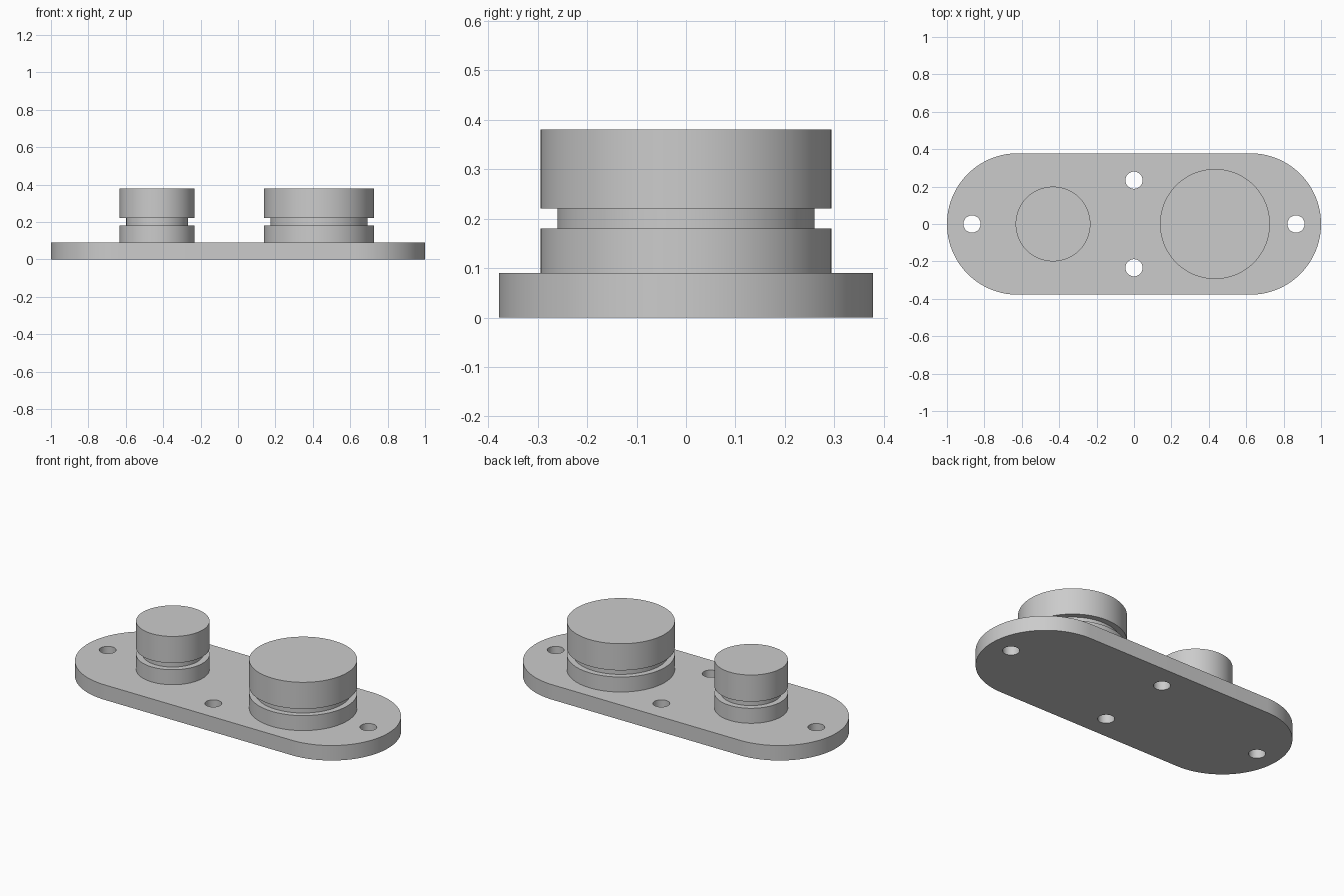
import bpy
import bmesh
from math import pi, sin, cos, radians

default = bpy.data.objects.get("Cube")
if default:
    bpy.data.objects.remove(default, do_unlink=True)

grey = bpy.data.materials.new("light_grey")
grey.use_nodes = True
colour = (0.6, 0.6, 0.6, 1)
grey.diffuse_color = colour
grey.node_tree.nodes["Principled BSDF"].inputs["Base Color"].default_value = colour

PLATE_TOP = 0.09
END_RADIUS = 0.378
END_X = 1 - END_RADIUS


def arc(cx, cy, r, start, sweep, steps):
    return [(cx + r * cos(start + sweep * i / steps),
             cy + r * sin(start + sweep * i / steps)) for i in range(steps + 1)]


def circle(cx, cy, r, steps=96):
    return arc(cx, cy, r, 0, 2 * pi, steps)[:-1]


def add_prism(bm, outline, z0, z1):
    """Closed solid raised from a flat outline."""
    low = [bm.verts.new((x, y, z0)) for x, y in outline]
    high = [bm.verts.new((x, y, z1)) for x, y in outline]
    bm.faces.new(reversed(low))
    bm.faces.new(high)
    for i in range(len(low)):
        j = (i + 1) % len(low)
        bm.faces.new((low[i], low[j], high[j], high[i]))


def make_object(name, bm):
    mesh = bpy.data.meshes.new(name)
    bm.to_mesh(mesh)
    bm.free()
    mesh.materials.append(grey)
    obj = bpy.data.objects.new(name, mesh)
    bpy.context.collection.objects.link(obj)
    return obj


def select_only(obj):
    bpy.ops.object.select_all(action='DESELECT')
    obj.select_set(True)
    bpy.context.view_layer.objects.active = obj


def smooth(obj):
    select_only(obj)
    bpy.ops.object.shade_smooth_by_angle(angle=radians(30))


# Base plate with rounded ends
bm = bmesh.new()
add_prism(bm, arc(END_X, 0, END_RADIUS, -pi / 2, pi, 64)
          + arc(-END_X, 0, END_RADIUS, pi / 2, pi, 64), 0, PLATE_TOP)
plate = make_object("base_plate", bm)

# Four through holes
bm = bmesh.new()
for x, y in ((-0.866, 0), (0.866, 0), (0, -0.234), (0, 0.234)):
    add_prism(bm, circle(x, y, 0.046, 48), -0.1, 0.2)
cutter = make_object("hole_cutter", bm)
cutter.hide_render = True
holes = plate.modifiers.new("holes", 'BOOLEAN')
holes.operation = 'DIFFERENCE'
holes.solver = 'EXACT'
holes.object = cutter
select_only(plate)
bpy.ops.object.modifier_apply(modifier=holes.name)
bpy.data.objects.remove(cutter, do_unlink=True)
smooth(plate)


# Grooved posts, each a turned profile
def grooved_post(name, x, r, groove_r):
    profile = [(r, PLATE_TOP), (r, 0.18), (groove_r, 0.18),
               (groove_r, 0.22), (r, 0.22), (r, 0.38)]
    bm = bmesh.new()
    rings = [[bm.verts.new((px, py, z)) for px, py in circle(x, 0, pr)]
             for pr, z in profile]
    for low, high in zip(rings, rings[1:]):
        for i in range(len(low)):
            j = (i + 1) % len(low)
            bm.faces.new((low[i], low[j], high[j], high[i]))
    bm.faces.new(reversed(rings[0]))
    bm.faces.new(rings[-1])
    smooth(make_object(name, bm))


grooved_post("small_post", -0.433, 0.2, 0.165)
grooved_post("large_post", 0.433, 0.294, 0.26)
